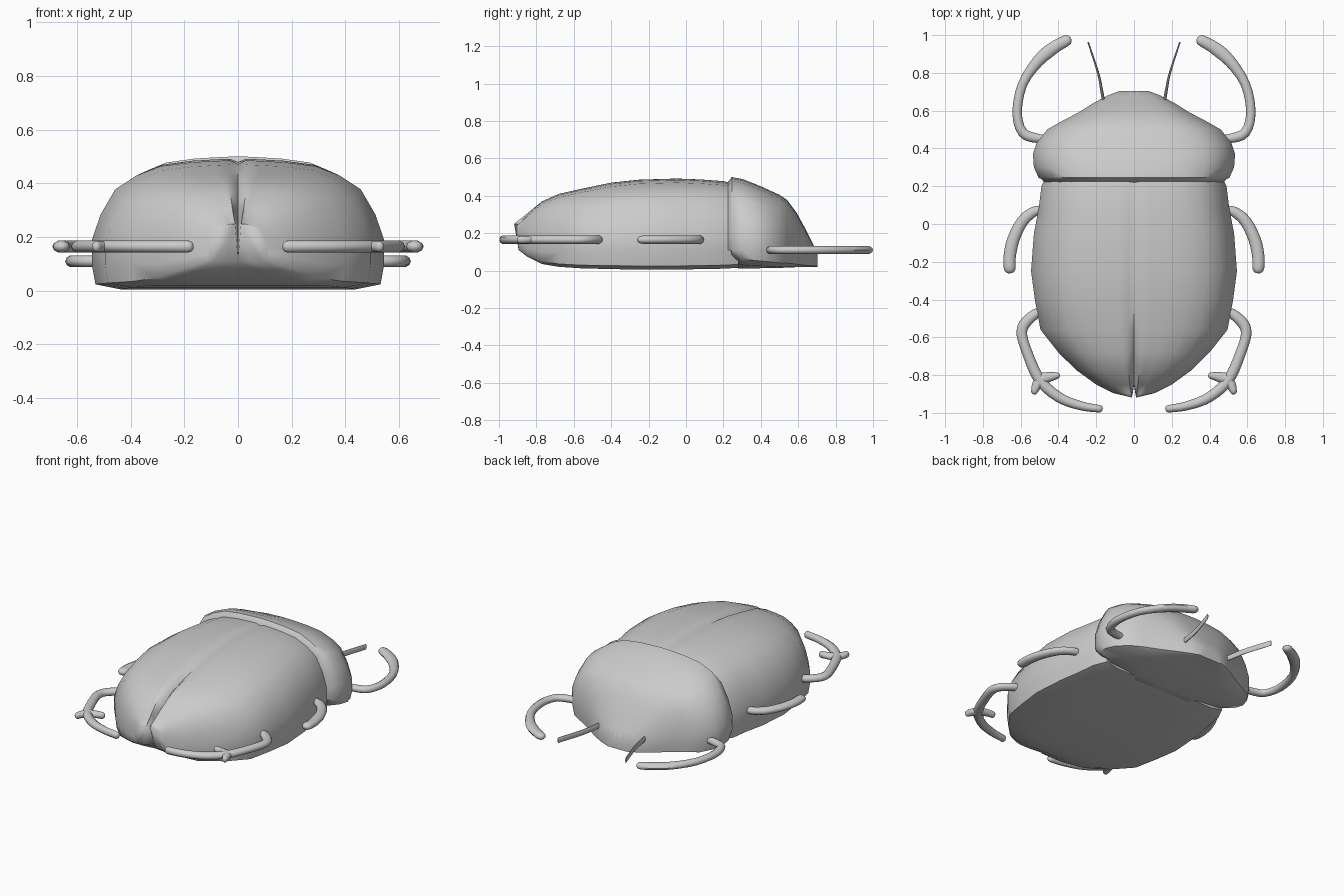
import bpy, bmesh, math
from mathutils import Vector

grey = bpy.data.materials.new("shell grey")
grey.diffuse_color = (0.6, 0.6, 0.6, 1)


def finish(name, bm, angle):
    """Make a mirrored, smooth-shaded object from a right-hand half."""
    bmesh.ops.recalc_face_normals(bm, faces=bm.faces)
    me = bpy.data.meshes.new(name)
    bm.to_mesh(me)
    bm.free()
    me.materials.append(grey)
    ob = bpy.data.objects.new(name, me)
    bpy.context.collection.objects.link(ob)
    mirror = ob.modifiers.new("mirror", 'MIRROR')
    mirror.merge_threshold = 0.0005
    bpy.context.view_layer.objects.active = ob
    ob.select_set(True)
    bpy.ops.object.modifier_apply(modifier="mirror")
    bpy.ops.object.shade_smooth_by_angle(angle=math.radians(angle))
    ob.select_set(False)
    return ob


def loft(name, rings, closed, angle):
    bm = bmesh.new()
    vs = [[bm.verts.new(p) for p in r] for r in rings]
    n = len(vs[0])
    for a, b in zip(vs, vs[1:]):
        for i in range(n if closed else n - 1):
            j = (i + 1) % n
            bm.faces.new((a[i], a[j], b[j], b[i]))
    ends = [bm.faces.new(vs[0]), bm.faces.new(vs[-1])]
    if not closed:
        bmesh.ops.triangulate(bm, faces=ends)
    return finish(name, bm, angle)


# half cross-section of the dome: share of half width, share of height
DOME = [(0.16, 0.995), (0.32, 0.985), (0.53, 0.955), (0.7, 0.88), (0.84, 0.775),
        (0.94, 0.58), (1, 0.38), (1, 0.2), (0.975, 0.04), (0.8, 0), (0.4, 0), (0, 0)]


def section(y, w, top, bot, groove=0.0, notch=0.0, lift=0.0):
    """Half ring at y; notch cuts the tail between the lobes, lift raises the lower rim."""
    h = top - bot
    ring = [(0, y + notch, top - groove), (min(0.03, 0.1 * w), y - notch * 0.6, top)]
    for u, v in DOME:
        rim = lift * max(0, (u - 0.6) / 0.4) if v < 0.1 else 0
        ring.append((u * w, y + (notch if u == 0 else 0), bot + v * h + rim))
    return ring


# wing cases: y, half width, top, bottom, seam depth, tail notch
WINGS = [(0.28, 0.45, 0.46, 0.015, 0.004, 0), (0.2, 0.49, 0.478, 0.01, 0.008, 0),
         (0.08, 0.505, 0.487, 0.008, 0.01, 0), (-0.05, 0.53, 0.492, 0.005, 0.012, 0),
         (-0.25, 0.545, 0.486, 0.005, 0.014, 0), (-0.4, 0.525, 0.47, 0.008, 0.018, 0),
         (-0.56, 0.495, 0.437, 0.012, 0.025, 0), (-0.68, 0.40, 0.41, 0.02, 0.035, 0),
         (-0.77, 0.31, 0.37, 0.035, 0.05, 0), (-0.85, 0.2, 0.3, 0.075, 0.06, 0.01),
         (-0.895, 0.11, 0.25, 0.11, 0.07, 0.04)]
loft("wing_cases", [section(*s) for s in WINGS], False, 60)

# head shield with a raised lip at its back edge; last value lifts the rim
SHIELD = [(0.215, 0.47, 0.46, 0.02, 0.1), (0.238, 0.49, 0.492, 0.015, 0.09),
          (0.245, 0.505, 0.5, 0.013, 0.07), (0.30, 0.53, 0.49, 0.012, 0.035),
          (0.37, 0.535, 0.463, 0.012, 0.025), (0.43, 0.515, 0.437, 0.013, 0.02),
          (0.50, 0.46, 0.405, 0.014, 0.012), (0.54, 0.39, 0.378, 0.016, 0.01),
          (0.59, 0.295, 0.312, 0.018, 0.005), (0.64, 0.215, 0.22, 0.02, 0),
          (0.68, 0.14, 0.14, 0.02, 0), (0.703, 0.08, 0.098, 0.02, 0)]
loft("head_shield", [section(*s[:4], lift=s[4]) for s in SHIELD], False, 50)


def tube(name, path, z, widths, rz, sides=10, steps=3):
    """Flattened round-ended limb following a smooth path at height z."""
    p = [Vector(q) for q in path]
    p = [2 * p[0] - p[1]] + p + [2 * p[-1] - p[-2]]
    pts = []
    for i in range(1, len(p) - 2):
        a, b, c, d = p[i - 1:i + 3]
        for k in range(steps):
            t = k / steps
            pts.append(0.5 * (2 * b + (c - a) * t + (2 * a - 5 * b + 4 * c - d) * t * t
                              + (3 * b - a - 3 * c + d) * t ** 3))
    pts.append(p[-2])
    n = len(pts) - 1
    spine = []
    for i, q in enumerate(pts):
        d = (pts[min(i + 1, n)] - pts[max(i - 1, 0)]).normalized()
        f = i / n * (len(widths) - 1)
        k = min(int(f), len(widths) - 2)
        spine.append((q, d, widths[k] + (widths[k + 1] - widths[k]) * (f - k), 1.0))
    q, d, r, _ = spine[-1]
    for a in (0.5, 0.9, 1.3):   # rounded tip
        spine.append((q + d * r * math.sin(a), d, r, math.cos(a)))
    rings = []
    for q, d, r, s in spine:
        ring = []
        for k in range(sides):
            a = 2 * math.pi * k / sides
            o = r * s * math.cos(a)
            ring.append((q.x - d.y * o, q.y + d.x * o, z + rz * s * math.sin(a)))
        rings.append(ring)
    return loft(name, rings, True, 50)


tube("front_legs", [(0.45, 0.45), (0.52, 0.455), (0.59, 0.485), (0.619, 0.59), (0.59, 0.74),
                    (0.51, 0.86), (0.43, 0.93), (0.36, 0.97)],
     0.11, (0.02, 0.027, 0.025, 0.025, 0.035, 0.03), 0.022)
tube("middle_legs", [(0.48, 0.075), (0.53, 0.065), (0.59, 0.015), (0.638, -0.08),
                     (0.658, -0.17), (0.658, -0.23)], 0.165, (0.022, 0.03, 0.033, 0.032), 0.023)
tube("rear_legs", [(0.47, -0.46), (0.52, -0.475), (0.58, -0.53), (0.593, -0.59), (0.562, -0.69),
                   (0.515, -0.80), (0.46, -0.87), (0.375, -0.93), (0.27, -0.965),
                   (0.185, -0.978)], 0.165, (0.022, 0.03, 0.027, 0.03, 0.026, 0.02), 0.023)
# spurs on the rear legs
tube("inner_spurs", [(0.51, -0.825), (0.45, -0.81), (0.41, -0.803)], 0.165, (0.035, 0.018), 0.021)
tube("outer_spurs", [(0.485, -0.81), (0.515, -0.855), (0.527, -0.885)], 0.165, (0.035, 0.018), 0.021)
# blade-like feelers
tube("feelers", [(0.16, 0.64), (0.17, 0.7), (0.19, 0.8), (0.242, 0.96)], 0.11, (0.009, 0.007, 0.004), 0.018)
